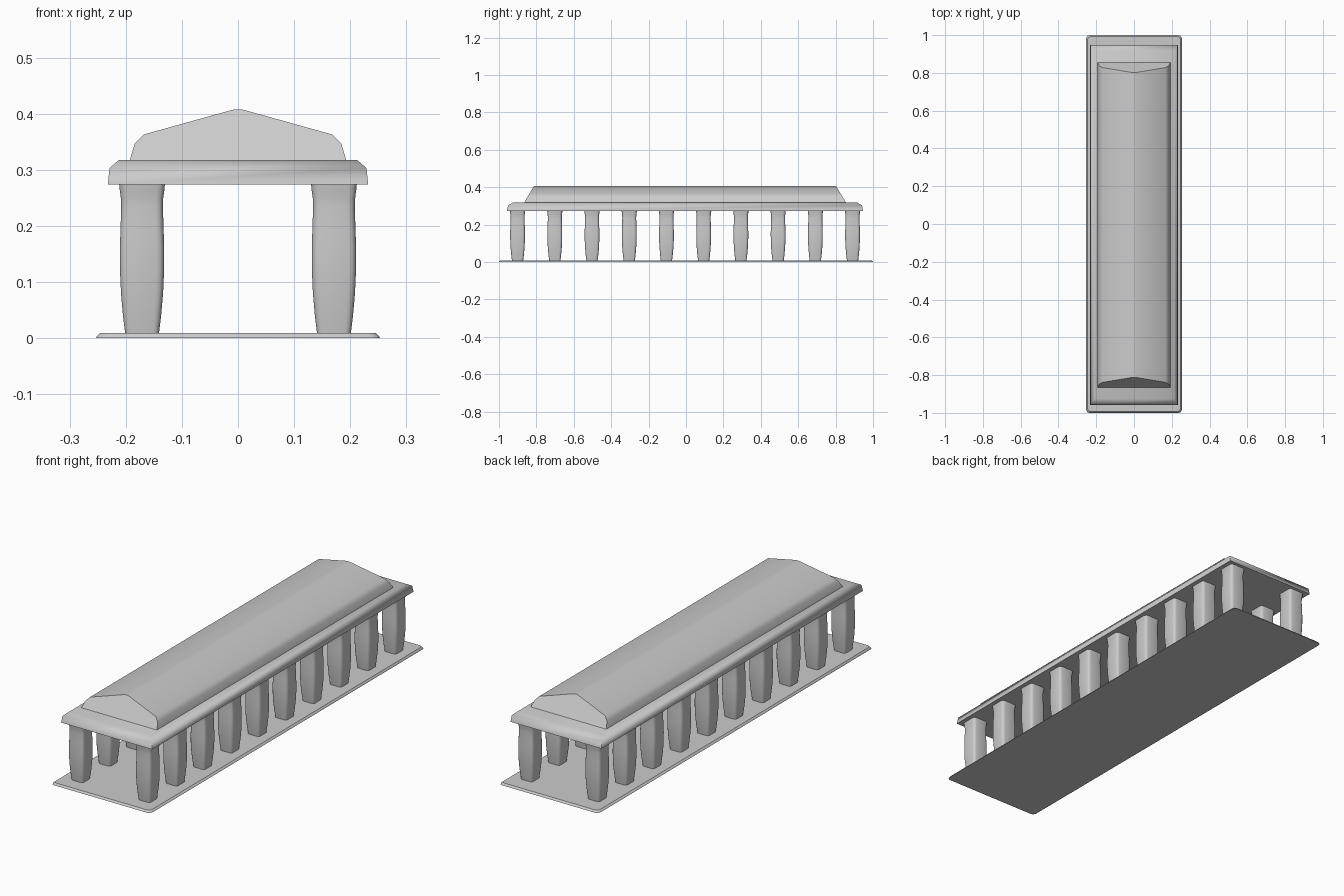
import bpy, bmesh, math

if "Cube" in bpy.data.objects:
    bpy.data.objects.remove(bpy.data.objects["Cube"])

YC = -0.005  # the upper parts sit very slightly towards the front


def finish(name, bm, angle=35):
    bmesh.ops.recalc_face_normals(bm, faces=bm.faces)
    me = bpy.data.meshes.new(name)
    bm.to_mesh(me)
    bm.free()
    ob = bpy.data.objects.new(name, me)
    bpy.context.collection.objects.link(ob)
    bpy.ops.object.select_all(action='DESELECT')
    ob.select_set(True)
    bpy.context.view_layer.objects.active = ob
    bpy.ops.object.shade_smooth_by_angle(angle=math.radians(angle))
    return ob


def rounded_rect(hx, hy, r, seg):
    """Rectangle outline; r = 0 gives four sharp corners."""
    if r == 0:
        return [(hx, hy), (-hx, hy), (-hx, -hy), (hx, -hy)]
    pts = []
    for i, (sx, sy) in enumerate(((1, 1), (-1, 1), (-1, -1), (1, -1))):
        for k in range(seg + 1):
            a = math.pi / 2 * (i + k / seg)
            pts.append((sx * (hx - r) + r * math.cos(a), sy * (hy - r) + r * math.sin(a)))
    return pts


def loft(bm, rings):
    """Skin closed rings of 3D points and cap both ends."""
    rows = [[bm.verts.new(p) for p in ring] for ring in rings]
    n = len(rows[0])
    for a, b in zip(rows, rows[1:]):
        for i in range(n):
            j = (i + 1) % n
            bm.faces.new((a[i], a[j], b[j], b[i]))
    bm.faces.new(rows[0][::-1])
    bm.faces.new(rows[-1])


def stack(name, levels, y=0, r=0, seg=2, angle=35):
    """Stack of rectangles (half x, half y, z) lofted upwards."""
    bm = bmesh.new()
    loft(bm, [[(px, py + y, z) for px, py in rounded_rect(hx, hy, r, seg)]
              for hx, hy, z in levels])
    return finish(name, bm, angle)


# Floor slab with chamfered rim and clipped corners
stack("floor_slab", [(0.253, 1.0, 0), (0.252, 0.999, 0.003), (0.246, 0.993, 0.009)], r=0.016)

# Entablature slab with rounded-over upper edge
stack("entablature", [(0.232, 0.952, 0.274), (0.229, 0.946, 0.303), (0.212, 0.920, 0.318)],
      y=YC, angle=50)

# Roof: gable profile, end faces leaning inwards with height
half = [(0.193, 0.317), (0.184, 0.347), (0.168, 0.363), (0.010, 0.407)]
profile = half + [(0, 0.408)] + [(-x, z) for x, z in reversed(half)]
bm = bmesh.new()
loft(bm, [[(x, YC + s * (0.861 - (z - 0.317) * 0.6), z) for x, z in profile] for s in (-1, 1)])
finish("roof", bm, 40)

# Two rows of ten swelling columns, square with softened corners
swell = [(0.008, 0.030), (0.04, 0.034), (0.08, 0.0375), (0.12, 0.0393), (0.16, 0.0395),
         (0.20, 0.0382), (0.235, 0.0372), (0.25, 0.0378), (0.262, 0.0395), (0.276, 0.041)]
for side, sx in (("left", -1), ("right", 1)):
    for i in range(10):
        y = YC + (i - 4.5) * 0.199
        bm = bmesh.new()
        loft(bm, [[(px + sx * 0.171, py + y, z) for px, py in rounded_rect(h, h, h * 0.35, 3)]
                  for z, h in swell])
        finish(f"{side}_column_{i + 1}", bm, 40)
